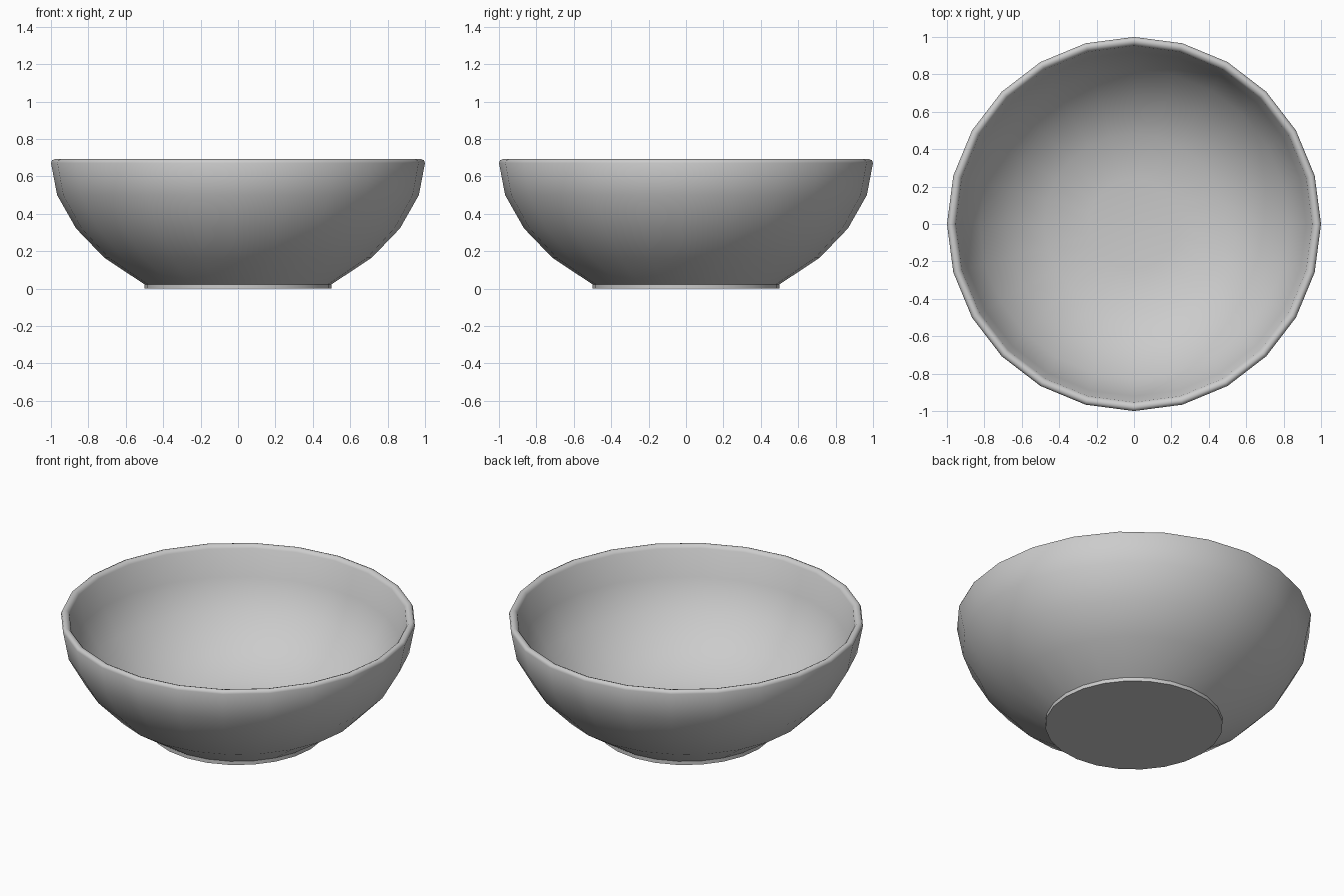
import bpy, bmesh, math

if "Cube" in bpy.data.objects:
    bpy.data.objects.remove(bpy.data.objects["Cube"], do_unlink=True)

SIDES = 24


def make_material(name, color):
    mat = bpy.data.materials.new(name)
    mat.use_nodes = True
    mat.diffuse_color = color
    mat.node_tree.nodes["Principled BSDF"].inputs["Base Color"].default_value = color
    return mat


def lathe(name, profile, mat, angle):
    """Spin an (r, z) profile around z; radius 0 closes to a single pole."""
    bm = bmesh.new()
    verts = [bm.verts.new((r, 0, z)) for r, z in profile]
    edges = [bm.edges.new(pair) for pair in zip(verts, verts[1:])]
    bmesh.ops.spin(bm, geom=verts + edges, axis=(0, 0, 1), cent=(0, 0, 0),
                   angle=math.tau, steps=SIDES, use_duplicate=False)
    bmesh.ops.remove_doubles(bm, verts=bm.verts, dist=0.0005)
    bmesh.ops.recalc_face_normals(bm, faces=bm.faces)
    mesh = bpy.data.meshes.new(name)
    bm.to_mesh(mesh)
    bm.free()
    mesh.materials.append(mat)
    obj = bpy.data.objects.new(name, mesh)
    bpy.context.collection.objects.link(obj)
    bpy.ops.object.select_all(action="DESELECT")
    obj.select_set(True)
    bpy.context.view_layer.objects.active = obj
    bpy.ops.object.shade_smooth_by_angle(angle=math.radians(angle))
    return obj


ceramic = make_material("light grey ceramic", (0.6, 0.6, 0.6, 1))

# One closed profile: foot, outer wall, rounded rim, inner wall, floor
foot = [(0, 0), (0.5, 0), (0.5, 0.023)]
outer_wall = [(0.715, 0.165), (0.866, 0.322), (0.967, 0.5), (1.0, 0.672)]
rim = [(0.994, 0.686), (0.98, 0.692), (0.964, 0.686), (0.953, 0.672)]
inner_wall = [(0.921, 0.509), (0.825, 0.345), (0.682, 0.2), (0.48, 0.08)]
floor = [(0.24, 0.05), (0, 0.045)]
lathe("bowl", foot + outer_wall + rim + inner_wall + floor, ceramic, 50)
